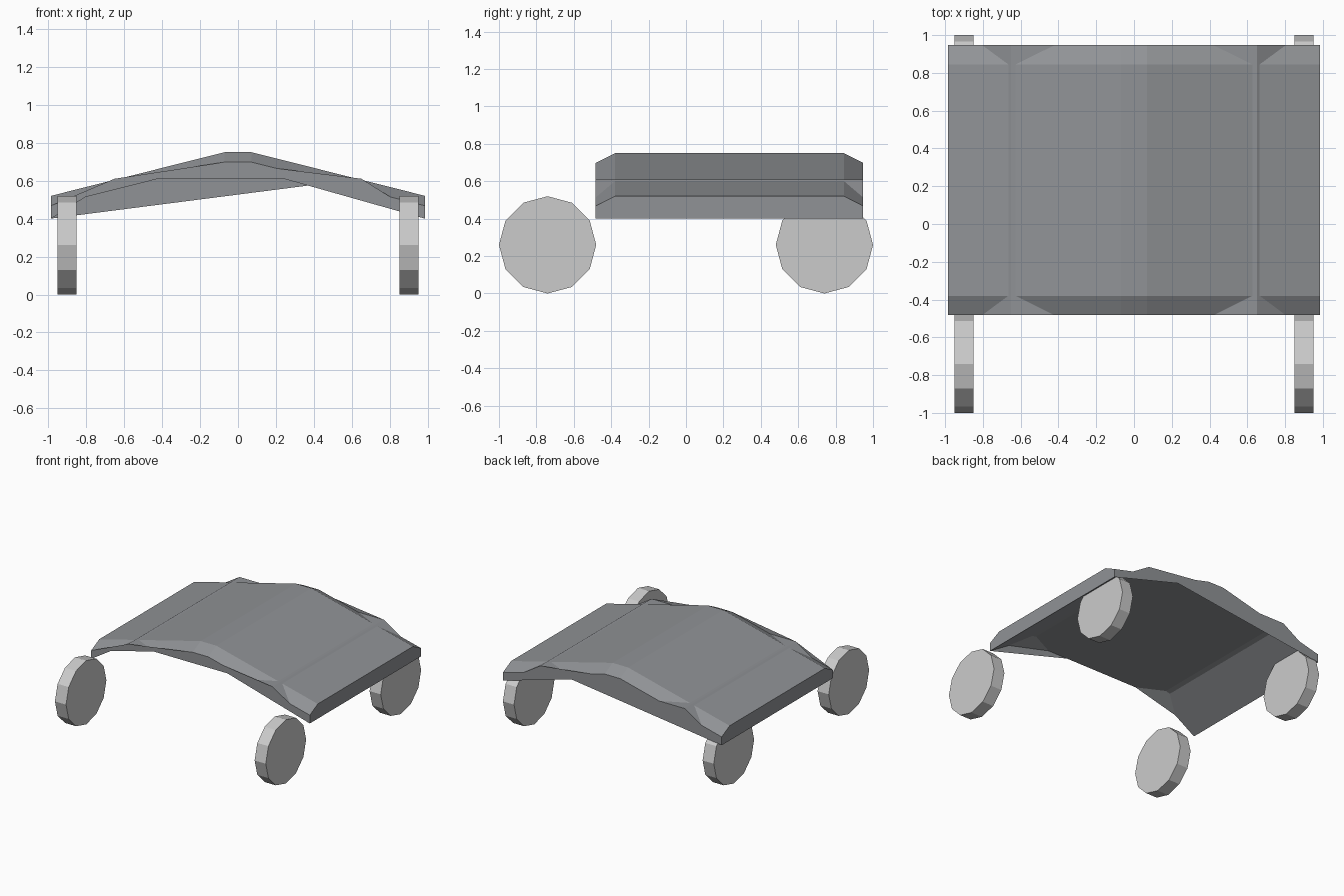
import bpy, bmesh, math

if "Cube" in bpy.data.objects:
    bpy.data.objects.remove(bpy.data.objects["Cube"])

# Panel cross-section points (x, z), clockwise: top left to right, underside right to left
TOP = [(-.985, .52), (-.07, .75), (.07, .75), (.985, .52)]
UNDERSIDE = [(.985, .40), (.65, .61), (-.65, .61), (-.985, .40)]
DROP = .052


def finish(bm, name, fix_normals=True):
    if fix_normals:
        bmesh.ops.recalc_face_normals(bm, faces=bm.faces)
    mesh = bpy.data.meshes.new(name)
    bm.to_mesh(mesh)
    bm.free()
    obj = bpy.data.objects.new(name, mesh)
    bpy.context.collection.objects.link(obj)
    return obj


# Arched body panel: sloping ends dip just below the flat-centred underside
bm = bmesh.new()
rings = []
for y, drop in ((-.483, DROP), (-.38, 0), (.845, 0), (.947, DROP)):
    ring = [(x, y, z - drop) for x, z in TOP] + [(x, y, z) for x, z in UNDERSIDE]
    rings.append([bm.verts.new(p) for p in ring])
for a, b in zip(rings, rings[1:]):
    for i in range(8):
        j = (i + 1) % 8
        bm.faces.new((a[i], a[j], b[j], b[i]))

# End walls, with skirts hanging below the underside
front_tris = [(0, 1, 6), (0, 6, 7), (1, 5, 6), (1, 4, 5), (1, 2, 4), (2, 3, 4)]
rear_tris = [(0, 1, 7), (1, 2, 4), (2, 3, 4), (1, 4, 5), (1, 5, 7), (5, 6, 7)]
for t in front_tris:
    bm.faces.new([rings[0][i] for i in reversed(t)])
for t in rear_tris:
    bm.faces.new([rings[-1][i] for i in t])
body = finish(bm, "body_panel", fix_normals=False)
grey = bpy.data.materials.new("dark_grey")
grey.diffuse_color = (.28, .29, .305, 1)
grey.use_nodes = True
grey.node_tree.nodes["Principled BSDF"].inputs["Base Color"].default_value = grey.diffuse_color
body.data.materials.append(grey)

# Four twelve-sided disc wheels
R, SIDES = .26, 12
for side, sx in (("left", -1), ("right", 1)):
    for end, sy in (("front", -1), ("rear", 1)):
        bm = bmesh.new()
        discs = []
        for x in (sx * .9 - .05, sx * .9 + .05):
            discs.append([bm.verts.new((x, sy * .74 + R * math.cos(k * math.tau / SIDES),
                                        R + R * math.sin(k * math.tau / SIDES)))
                          for k in range(SIDES)])
            bm.faces.new(discs[-1])
        for k in range(SIDES):
            m = (k + 1) % SIDES
            bm.faces.new((discs[0][k], discs[0][m], discs[1][m], discs[1][k]))
        finish(bm, f"{end}_{side}_wheel")
